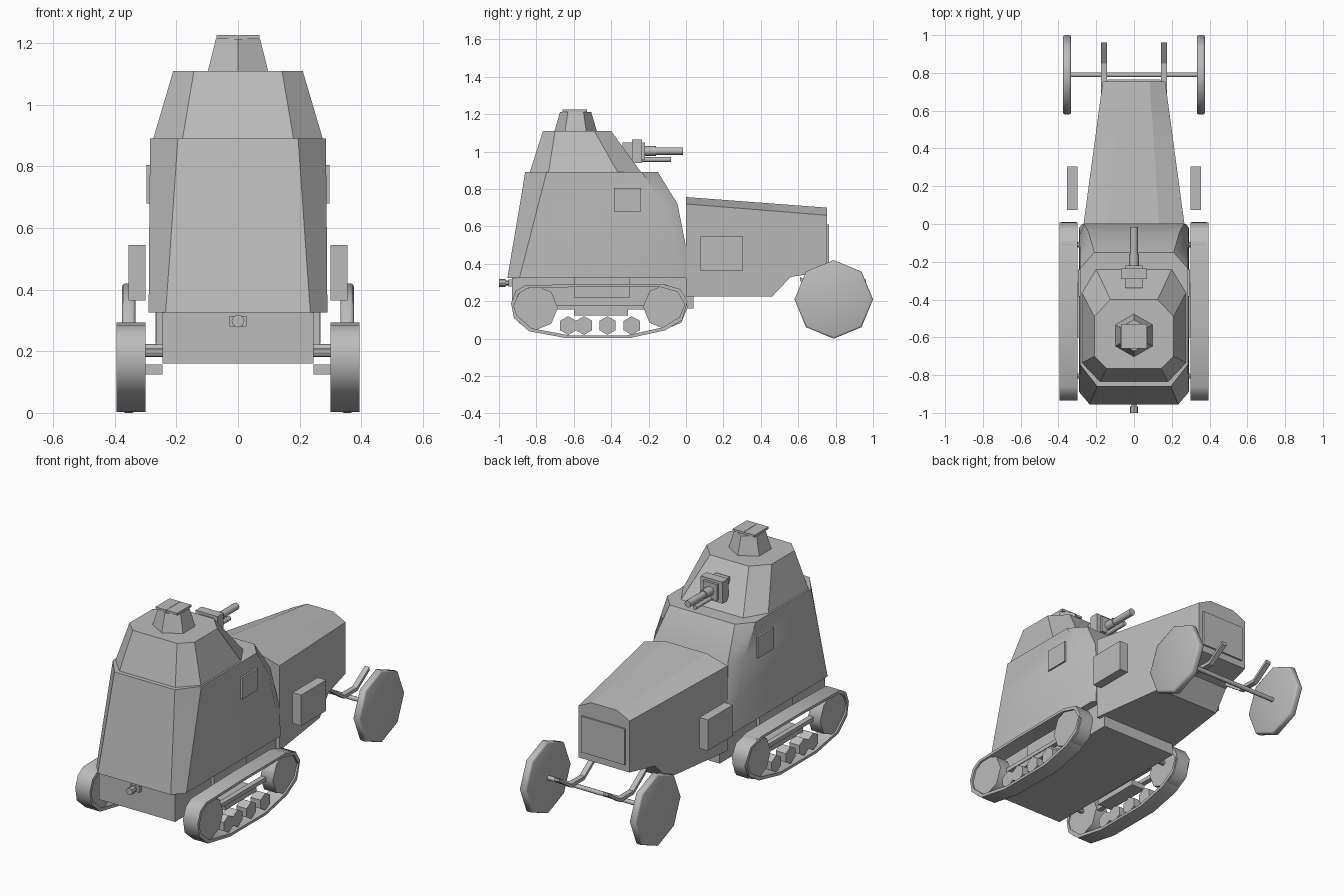
import bpy, bmesh, math
from mathutils import Matrix, Vector

cube = bpy.data.objects.get("Cube")
if cube:
    bpy.data.objects.remove(cube)

grey = bpy.data.materials.new("plain grey")
grey.use_nodes = True
TONE = (0.5, 0.5, 0.5, 1)
grey.diffuse_color = TONE
grey.node_tree.nodes["Principled BSDF"].inputs["Base Color"].default_value = TONE


def finish(name, bm, smooth=None, mirror=False):
    """Turn a bmesh into an object, mirrored across x where wanted."""
    if mirror:
        copy = bmesh.ops.duplicate(bm, geom=bm.verts[:] + bm.edges[:] + bm.faces[:])["geom"]
        for v in copy:
            if isinstance(v, bmesh.types.BMVert):
                v.co.x = -v.co.x
    bmesh.ops.recalc_face_normals(bm, faces=bm.faces)
    mesh = bpy.data.meshes.new(name)
    bm.to_mesh(mesh)
    bm.free()
    mesh.materials.append(grey)
    obj = bpy.data.objects.new(name, mesh)
    bpy.context.collection.objects.link(obj)
    if smooth:
        bpy.ops.object.select_all(action='DESELECT')
        obj.select_set(True)
        bpy.context.view_layer.objects.active = obj
        bpy.ops.object.shade_smooth_by_angle(angle=math.radians(smooth))
    return obj


def box(name, x, y, z, mirror=False):
    """Box given by its (low, high) range on each axis."""
    bm = bmesh.new()
    bmesh.ops.create_cube(bm, size=1)
    for v in bm.verts:
        v.co = [sum(r) / 2 + c * (r[1] - r[0]) for c, r in zip(v.co, (x, y, z))]
    return finish(name, bm, mirror=mirror)


def rod(name, axis, start, end, radius, sides, turn=0, mirror=False, smooth=None, bevel=0):
    """Cylinder from start to end along x or y."""
    a, b = Vector(start), Vector(end)
    bm = bmesh.new()
    bmesh.ops.create_cone(bm, cap_ends=True, segments=sides, radius1=radius,
                          radius2=radius, depth=(b - a).length)
    side = Matrix.Rotation(math.pi / 2, 4, 'Y' if axis == 'x' else 'X')
    spin = Matrix.Rotation(turn, 4, 'Z')
    bmesh.ops.transform(bm, matrix=Matrix.Translation((a + b) / 2) @ side @ spin, verts=bm.verts)
    if bevel:
        rim = [e for e in bm.edges if max(len(f.verts) for f in e.link_faces) > 4]
        bmesh.ops.bevel(bm, geom=rim, offset=bevel, segments=2, profile=0.5, affect='EDGES')
    return finish(name, bm, smooth, mirror)


def loft(name, rings, smooth=None, mirror=False):
    """Skin between rings of equal point count and cap both ends."""
    bm = bmesh.new()
    loops = [[bm.verts.new(p) for p in ring] for ring in rings]
    for lo, hi in zip(loops, loops[1:]):
        for i in range(len(lo)):
            j = (i + 1) % len(lo)
            bm.faces.new((lo[i], lo[j], hi[j], hi[i]))
    bm.faces.new(loops[0])
    bm.faces.new(loops[-1])
    return finish(name, bm, smooth, mirror)


def octagon(z, side, rear_y, rear_x, rear_corner, front_y, front_x, front_corner):
    half = [(rear_x, rear_y), (side, rear_corner), (side, front_corner), (front_x, front_y)]
    return [(x, y, z) for x, y in half] + [(-x, y, z) for x, y in reversed(half)]


# Hull, turret and cupola
box("lower_hull", (-0.245, 0.245), (-0.93, 0.04), (0.16, 0.325))
loft("armoured_body", [
    octagon(0.325, 0.29, -0.955, 0.235, -0.89, 0, 0.275, -0.02),
    octagon(0.49, 0.289, -0.927, 0.223, -0.848, 0, 0.265, -0.06),
    octagon(0.72, 0.287, -0.888, 0.207, -0.789, -0.045, 0.24, -0.125),
    octagon(0.89, 0.285, -0.86, 0.195, -0.745, -0.15, 0.21, -0.235)], 35)
loft("turret", [
    octagon(0.89, 0.275, -0.835, 0.18, -0.735, -0.24, 0.2, -0.365),
    octagon(1.11, 0.21, -0.765, 0.143, -0.7, -0.4, 0.125, -0.49)], 30)


def hexagon(z, r):
    return [(r * math.sin(k * math.pi / 3), -0.59 + r * math.cos(k * math.pi / 3), z)
            for k in range(6)]


loft("cupola", [hexagon(1.11, 0.113), hexagon(1.213, 0.083)])
box("cupola_hatch", (0.001, 0.07), (-0.66, -0.53), (1.213, 1.226), mirror=True)
box("side_hatch", (0.27, 0.297), (-0.385, -0.24), (0.68, 0.805), mirror=True)

# Gun
box("gun_shield", (-0.07, 0.07), (-0.29, -0.235), (0.94, 1.065))
box("gun_collar", (-0.045, 0.045), (-0.34, -0.22), (0.955, 1.05))
rod("gun_sleeve", 'y', (0, -0.3, 1.003), (0, -0.16, 1.003), 0.026, 8, smooth=50)
rod("gun_barrel", 'y', (0, -0.2, 1.003), (0, -0.015, 1.003), 0.02, 8, smooth=50)
rod("gun_recoil_tube", 'y', (0, -0.3, 0.958), (0, -0.08, 0.958), 0.014, 6, smooth=65)


# Bonnet with a stepped underside
def bonnet_ring(y, bottom):
    w = 0.267 - 0.135 * y
    eave, ridge = 0.72 - 0.08 * y, 0.757 - 0.075 * y
    half = [(w, bottom), (w, eave), (w * 0.5, ridge)]
    return [(x, y, z) for x, z in half] + [(-x, y, z) for x, z in reversed(half)]


loft("bonnet", [bonnet_ring(*p) for p in
                ((0, 0.225), (0.46, 0.225), (0.56, 0.33), (0.755, 0.36))])
box("radiator_plate", (-0.14, 0.14), (0.75, 0.765), (0.4, 0.61))
box("side_locker", (0.3, 0.355), (0.075, 0.305), (0.365, 0.545), mirror=True)

# Front axle, leaf springs and wheels
rod("front_axle", 'x', (-0.34, 0.79, 0.21), (0.34, 0.79, 0.21), 0.013, 8, smooth=50)
rod("front_wheel", 'x', (0.333, 0.79, 0.21), (0.376, 0.79, 0.21), 0.21, 8,
    mirror=True, smooth=50, bevel=0.01)
spring = [(0.61, 0.32), (0.73, 0.235), (0.85, 0.235), (0.962, 0.31)]
loft("leaf_spring", [[(x, y, z + dz) for x, dz in
                      ((0.143, -0.01), (0.174, -0.01), (0.174, 0.01), (0.143, 0.01))]
                     for y, z in spring], mirror=True)

# Track belt as a closed band
path = [(-0.86, 0.285), (-0.5, 0.293), (-0.13, 0.293), (-0.03, 0.265), (0.008, 0.2),
        (-0.02, 0.1), (-0.11, 0.045), (-0.3, 0.003), (-0.64, 0.003), (-0.84, 0.04),
        (-0.92, 0.11), (-0.935, 0.19), (-0.91, 0.255)]
centre = Vector((-0.46, 0.15))
bm = bmesh.new()
bands = []
for y, z in path:
    gap = centre - Vector((y, z))
    iy, iz = y + math.copysign(min(0.015, abs(gap.x)), gap.x), z + math.copysign(0.015, gap.y)
    bands.append([bm.verts.new(p) for p in
                  ((0.3, y, z), (0.395, y, z), (0.395, iy, iz), (0.3, iy, iz))])
for a, b in zip(bands, bands[1:] + bands[:1]):
    for i in range(4):
        j = (i + 1) % 4
        bm.faces.new((a[i], a[j], b[j], b[i]))
finish("track_belt", bm, 50, mirror=True)

# Running gear
for name, y, z in (("rear_sprocket", -0.805, 0.165), ("front_idler", -0.11, 0.17)):
    rod(name, 'x', (0.305, y, z), (0.385, y, z), 0.12, 8, mirror=True, smooth=50)
    rod(name + "_axle", 'x', (0.24, y, 0.195), (0.31, y, 0.195), 0.014, 8, mirror=True)
for k, y in enumerate((-0.63, -0.545, -0.42, -0.29)):
    rod(f"road_wheel_{k + 1}", 'x', (0.315, y, 0.07), (0.38, y, 0.07), 0.05, 6,
        turn=math.pi / 2, mirror=True)
box("bogie_beam", (0.31, 0.34), (-0.72, -0.2), (0.155, 0.178), mirror=True)
box("bogie_block", (0.245, 0.335), (-0.6, -0.31), (0.125, 0.157), mirror=True)
box("hull_bracket", (0.24, 0.265), (-0.6, -0.3), (0.22, 0.325), mirror=True)

# Tow hitch
box("hitch_plate", (-0.028, 0.028), (-0.95, -0.925), (0.28, 0.315))
rod("hitch_shaft", 'y', (0, -0.985, 0.298), (0, -0.93, 0.298), 0.014, 6)
rod("hitch_knob", 'y', (0, -1.0, 0.298), (0, -0.965, 0.298), 0.021, 8)
